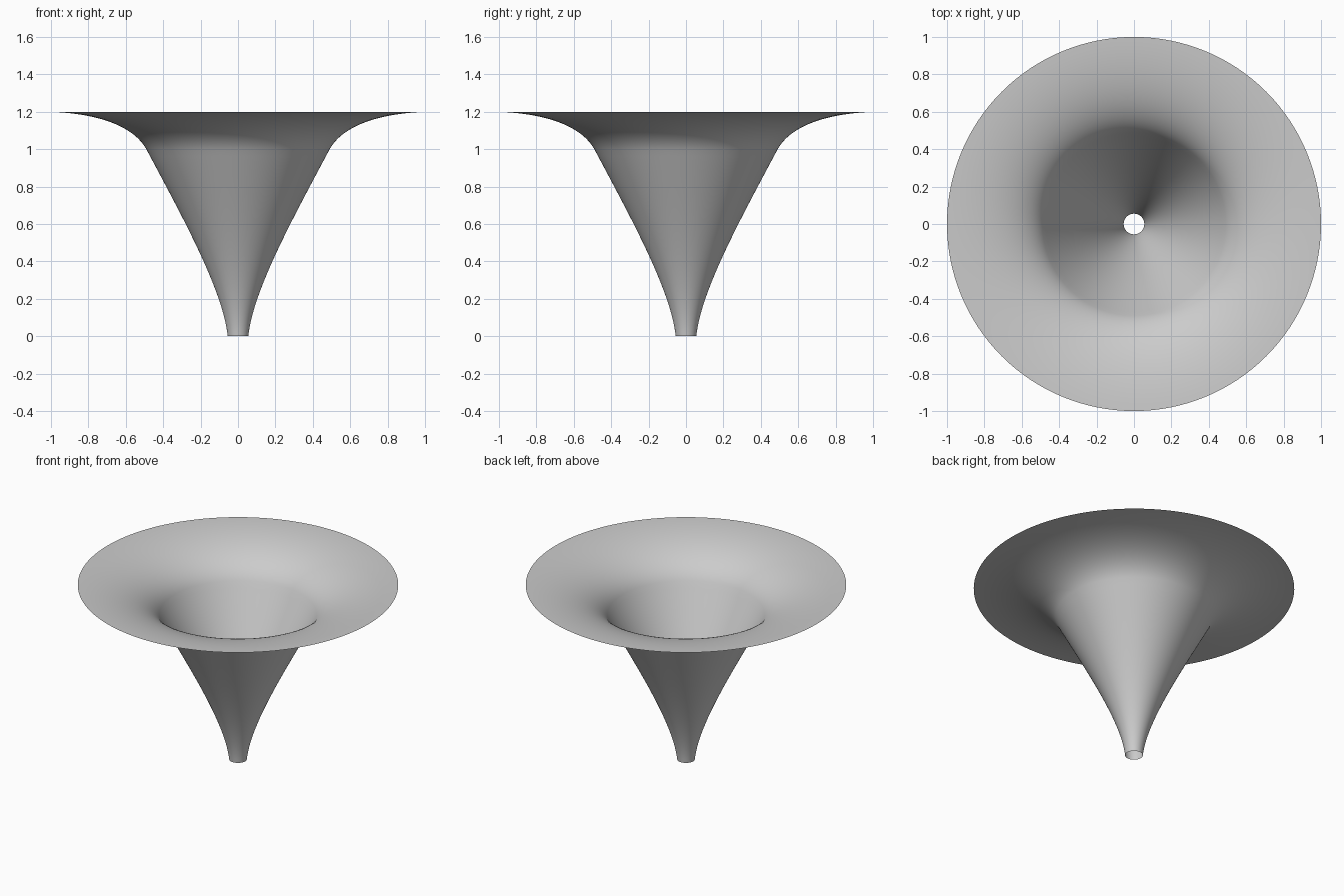
import bpy, bmesh
from math import radians
from mathutils import Vector
from mathutils.geometry import interpolate_bezier

cube = bpy.data.objects.get("Cube")
if cube:
    bpy.data.objects.remove(cube, do_unlink=True)

GREY = (0.6, 0.6, 0.6, 1.0)
SIDES = 128


def make_material(name, colour):
    mat = bpy.data.materials.new(name)
    mat.use_nodes = True
    mat.diffuse_color = colour
    mat.node_tree.nodes["Principled BSDF"].inputs["Base Color"].default_value = colour
    return mat


def bezier(points, count):
    return interpolate_bezier(*[Vector((x, 0, z)) for x, z in points], count)


# Profile: narrow spout rising into the wall, then flaring to a flat rim
wall = bezier([(0.055, 0), (0.08, 0.25), (0.31, 0.66), (0.49, 1.0)], 28)
flare = bezier([(0.49, 1.0), (0.56, 1.125), (0.75, 1.19), (1.0, 1.2)], 28)
profile = wall + flare[1:]

# Revolve the profile into an open, thin funnel
bm = bmesh.new()
verts = [bm.verts.new(p) for p in profile]
edges = [bm.edges.new(pair) for pair in zip(verts, verts[1:])]
bmesh.ops.spin(bm, geom=verts + edges, cent=(0, 0, 0), axis=(0, 0, 1),
               angle=radians(360), steps=SIDES, use_merge=True)
bmesh.ops.remove_doubles(bm, verts=bm.verts, dist=0.0001)
bmesh.ops.recalc_face_normals(bm, faces=bm.faces)

# The inner, upward side is the front of the sheet
if sum(f.normal.z * f.calc_area() for f in bm.faces) < 0:
    bmesh.ops.reverse_faces(bm, faces=bm.faces)
mesh = bpy.data.meshes.new("funnel")
bm.to_mesh(mesh)
bm.free()

funnel = bpy.data.objects.new("funnel", mesh)
bpy.context.collection.objects.link(funnel)
mesh.materials.append(make_material("plain grey", GREY))
mesh.shade_smooth()
